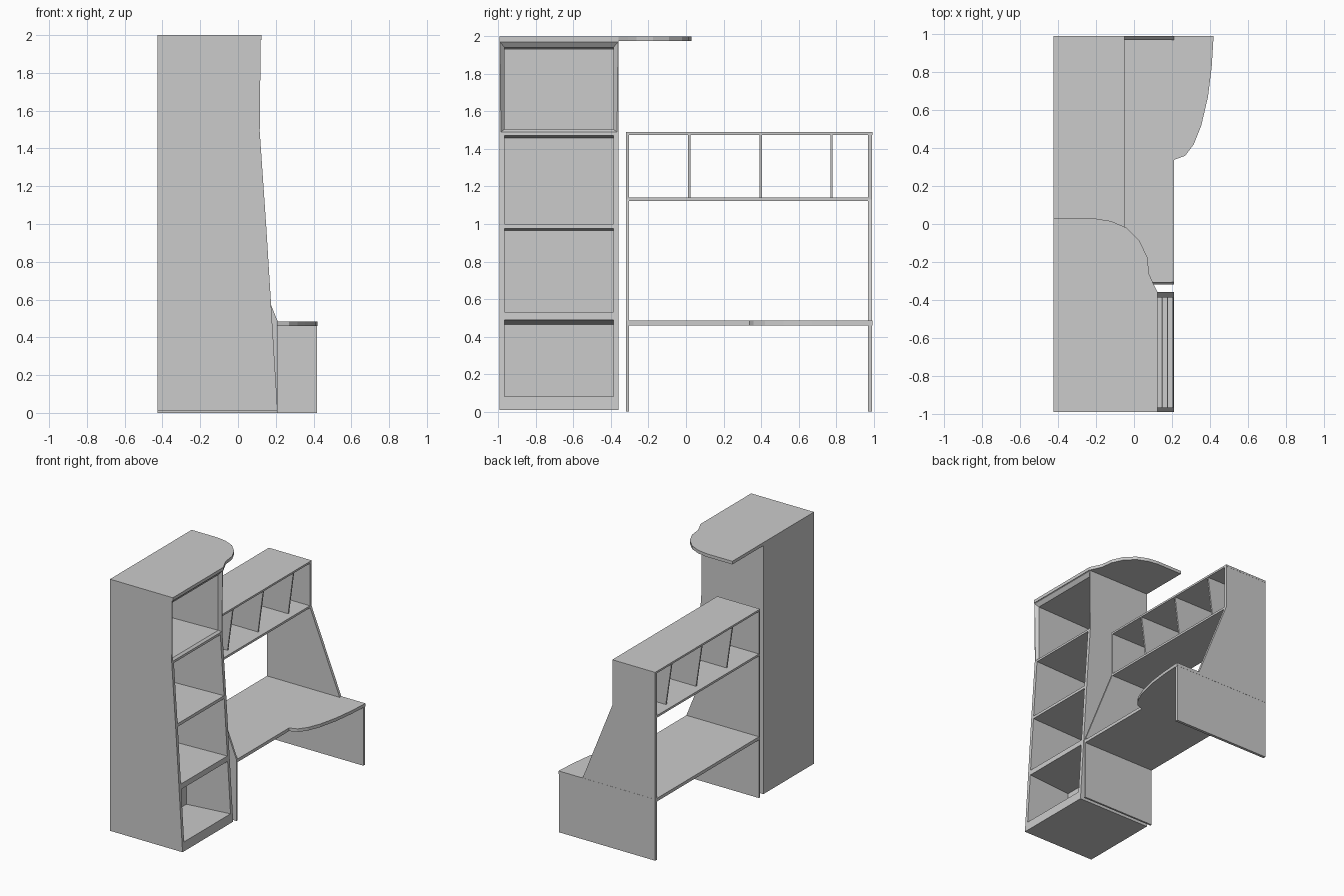
import bpy, bmesh

if "Cube" in bpy.data.objects:
    bpy.data.objects.remove(bpy.data.objects["Cube"])

BACK = -0.425          # rear plane x
Y0, Y1 = -0.993, 0.993  # overall ends


def prism(name, pts, a, b, axis):
    """Extrude a 2D outline from a to b: axis 'Y' takes (x, z), axis 'Z' takes (x, y)."""
    bm = bmesh.new()
    place = (lambda p, t: (p[0], t, p[1])) if axis == 'Y' else (lambda p, t: (p[0], p[1], t))
    lo = [bm.verts.new(place(p, a)) for p in pts]
    hi = [bm.verts.new(place(p, b)) for p in pts]
    n = len(pts)
    bm.faces.new(lo)
    bm.faces.new(hi[::-1])
    for i in range(n):
        j = (i + 1) % n
        bm.faces.new((lo[j], lo[i], hi[i], hi[j]))
    return finish(name, bm)


def finish(name, bm):
    bmesh.ops.recalc_face_normals(bm, faces=bm.faces[:])
    me = bpy.data.meshes.new(name)
    bm.to_mesh(me)
    bm.free()
    ob = bpy.data.objects.new(name, me)
    bpy.context.collection.objects.link(ob)
    return ob


def box(name, x0, x1, y0, y1, z0, z1):
    return prism(name, [(x0, y0), (x1, y0), (x1, y1), (x0, y1)], z0, z1, 'Z')


def cut(target, cutter):
    m = target.modifiers.new("cut", 'BOOLEAN')
    m.operation, m.solver, m.object = 'DIFFERENCE', 'EXACT', cutter
    cutter.hide_render = True
    cutter.hide_set(True)


# Bookcase carcass with a leaning front
case = prism("bookcase", [(BACK, 0.01), (0.21, 0.01), (0.15, 0.98), (0.115, 1.49),
                          (0.12, 1.975), (BACK, 1.975)], Y0, -0.36, 'Y')

# Compartments: (floor z, ceiling z, inner depth x, drop towards the back)
for i, (z0, z1, xb, d) in enumerate([(0.08, 0.49, -0.18, 0.026), (0.53, 0.977, -0.40, 0.014),
                                     (1.0, 1.473, -0.40, 0.014), (1.505, 1.942, -0.40, 0.012)]):
    c = prism(f"compartment_cutter_{i}", [(xb, z0 - d), (0.3, z0 + d * 0.3),
                                          (0.3, z1 + d * 0.3), (xb, z1 - d)], -0.967, -0.387, 'Y')
    cut(case, c)

# Bevelled mouth around the top compartment
bm = bmesh.new()
rings = []
for x, ya, yb, za, zb in [(0.097, -0.967, -0.387, 1.505, 1.94), (0.121, -0.992, -0.361, 1.485, 1.972)]:
    rings.append([bm.verts.new((x, y, z)) for y, z in [(ya, za), (yb, za), (yb, zb), (ya, zb)]])
bm.faces.new(rings[0])
bm.faces.new(rings[1])
for i in range(4):
    j = (i + 1) % 4
    bm.faces.new((rings[0][i], rings[0][j], rings[1][j], rings[1][i]))
cut(case, finish("mouth_cutter", bm))

# Bookcase top with a curved overhang
prism("bookcase_top", [(BACK, Y0), (0.125, Y0), (0.125, -0.36), (0.10, -0.31), (0.08, -0.265),
                       (0.07, -0.175), (0.03, -0.09), (-0.04, -0.02), (-0.12, 0.015),
                       (-0.20, 0.028), (BACK, 0.028)], 1.975, 2.0, 'Z')

# Desk side panels
upper = [(0.21, 0.485), (-0.05, 1.13), (-0.05, 1.475), (BACK, 1.475), (BACK, 0)]
prism("desk_side_near", [(0.21, 0)] + upper, -0.32, -0.305, 'Y')
prism("desk_side_far", [(0.418, 0), (0.418, 0.47)] + [(0.21, 0.47)] + upper, 0.97, Y1 - 0.001, 'Y')

# Desk top with a flared, curved end
prism("desk_top", [(BACK, -0.32), (0.21, -0.32), (0.21, 0.338), (0.27, 0.36), (0.315, 0.42),
                   (0.355, 0.52), (0.39, 0.67), (0.41, 0.83), (0.42, Y1), (BACK, Y1)],
      0.46, 0.485, 'Z')

# Hutch shelf, top and tapered dividers
box("hutch_shelf", BACK, -0.05, -0.305, 0.97, 1.123, 1.14)
box("hutch_top", BACK, -0.05, -0.32, Y1, 1.475, 1.49)
for i, y in enumerate((0.017, 0.398, 0.775)):
    prism(f"hutch_divider_{i}", [(BACK + 0.055, 1.14), (-0.10, 1.14), (-0.055, 1.475),
                                 (BACK + 0.005, 1.475)], y - 0.006, y + 0.006, 'Y')
